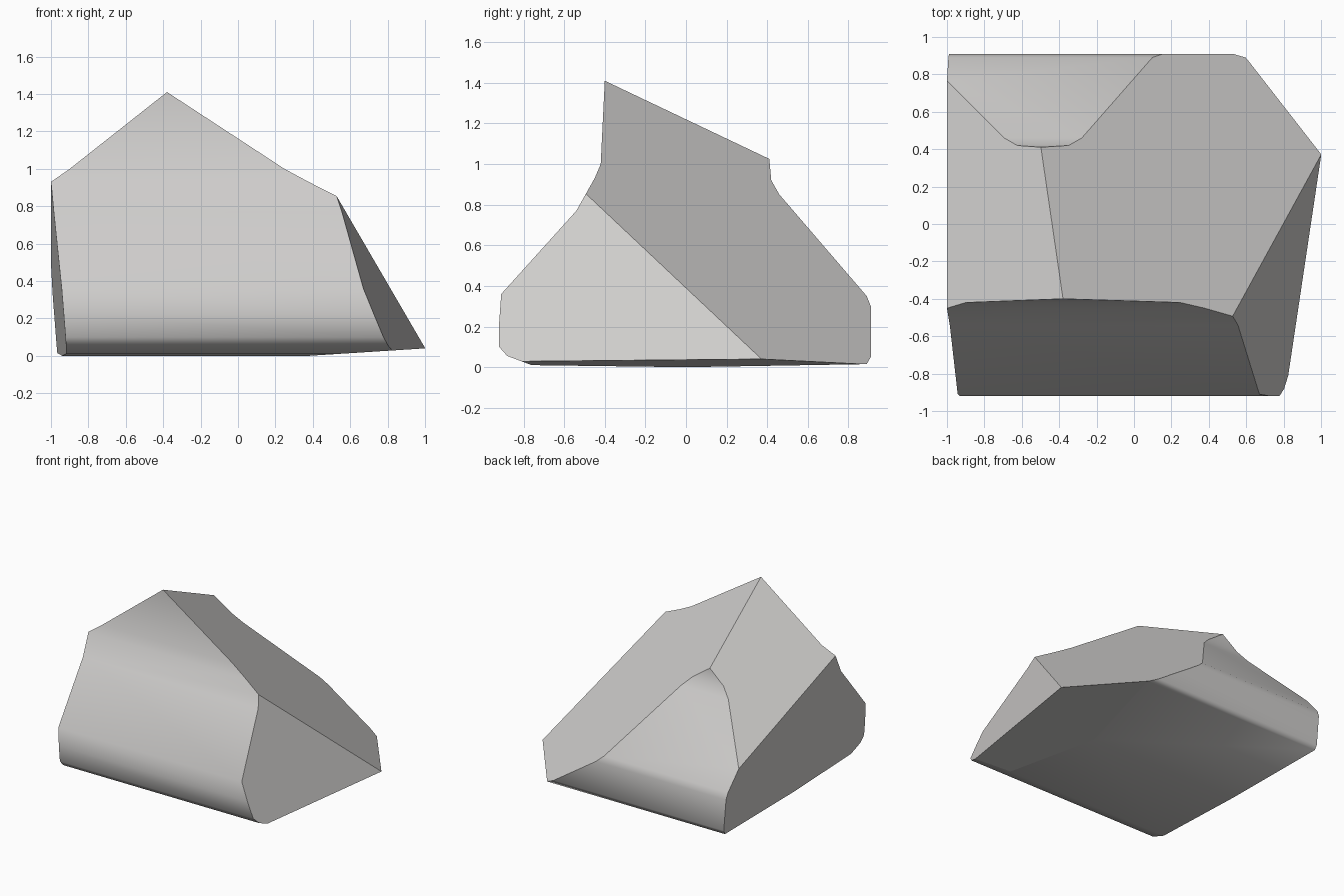
import bpy
import bmesh
from mathutils import Vector

cube = bpy.data.objects.get("Cube")
if cube:
    bpy.data.objects.remove(cube)

# Stone colour
stone = bpy.data.materials.new("warm_grey_stone")
stone.use_nodes = True
colour = (0.62, 0.61, 0.60, 1)
stone.diffuse_color = colour
stone.node_tree.nodes["Principled BSDF"].inputs["Base Color"].default_value = colour

# Weathered side profile (y, z): front from top to bottom, then underside and back
profile = [
    (-0.39, 1.6), (-0.40, 1.41), (-0.42, 1.0), (-0.45, 0.93), (-0.54, 0.77),
    (-0.91, 0.36), (-0.92, 0.22), (-0.92, 0.10), (-0.88, 0.055), (-0.76, 0.01),
    (0.0, 0.0), (0.89, 0.015), (0.91, 0.05), (0.91, 0.30), (0.89, 0.35),
    (0.46, 0.85), (0.42, 0.92), (0.41, 1.03), (0.41, 1.6),
]

bm = bmesh.new()
end = bm.faces.new([bm.verts.new((-1.4, y, z)) for y, z in profile])
swept = bmesh.ops.extrude_face_region(bm, geom=[end])["geom"]
bmesh.ops.translate(bm, vec=(2.8, 0, 0),
                    verts=[v for v in swept if isinstance(v, bmesh.types.BMVert)])
if end.is_valid and not any(len(e.link_faces) == 1 for e in end.edges):
    pass
elif not end.is_valid:
    bm.faces.new([v for v in sorted(bm.verts, key=lambda v: v.index) if v.co.x < 0])
bmesh.ops.recalc_face_normals(bm, faces=bm.faces)
for face in bm.faces:
    face.smooth = True


def cleave(point, normal):
    """Split the stone along a plane and close the flat break."""
    cut = bmesh.ops.bisect_plane(bm, geom=bm.verts[:] + bm.edges[:] + bm.faces[:],
                                 plane_co=point, plane_no=normal, clear_outer=True)
    rim = [e for e in cut["geom_cut"] if isinstance(e, bmesh.types.BMEdge)]
    for face in bmesh.ops.edgeloop_fill(bm, edges=rim)["faces"]:
        face.smooth = False


# Flat breaks: left end, right end, right roof, left roof, raised underside
cleave(Vector((-0.94, 0, 0)), Vector((-1, -0.028, -0.078)))
cleave(Vector((0.961, 0, 0)), Vector((1, -0.1535, 0.419)))
cleave(Vector((0, 0, 0.926)), Vector((0.672, 0.573, 1)))
cleave(Vector((0, 0, 1.572)), Vector((-0.803, 0.358, 1)))
cleave(Vector((0, 0, -0.024)), Vector((0.064, 0, -1)))
bmesh.ops.recalc_face_normals(bm, faces=bm.faces)

mesh = bpy.data.meshes.new("rock")
bm.to_mesh(mesh)
bm.free()
mesh.materials.append(stone)
rock = bpy.data.objects.new("rock", mesh)
bpy.context.collection.objects.link(rock)
